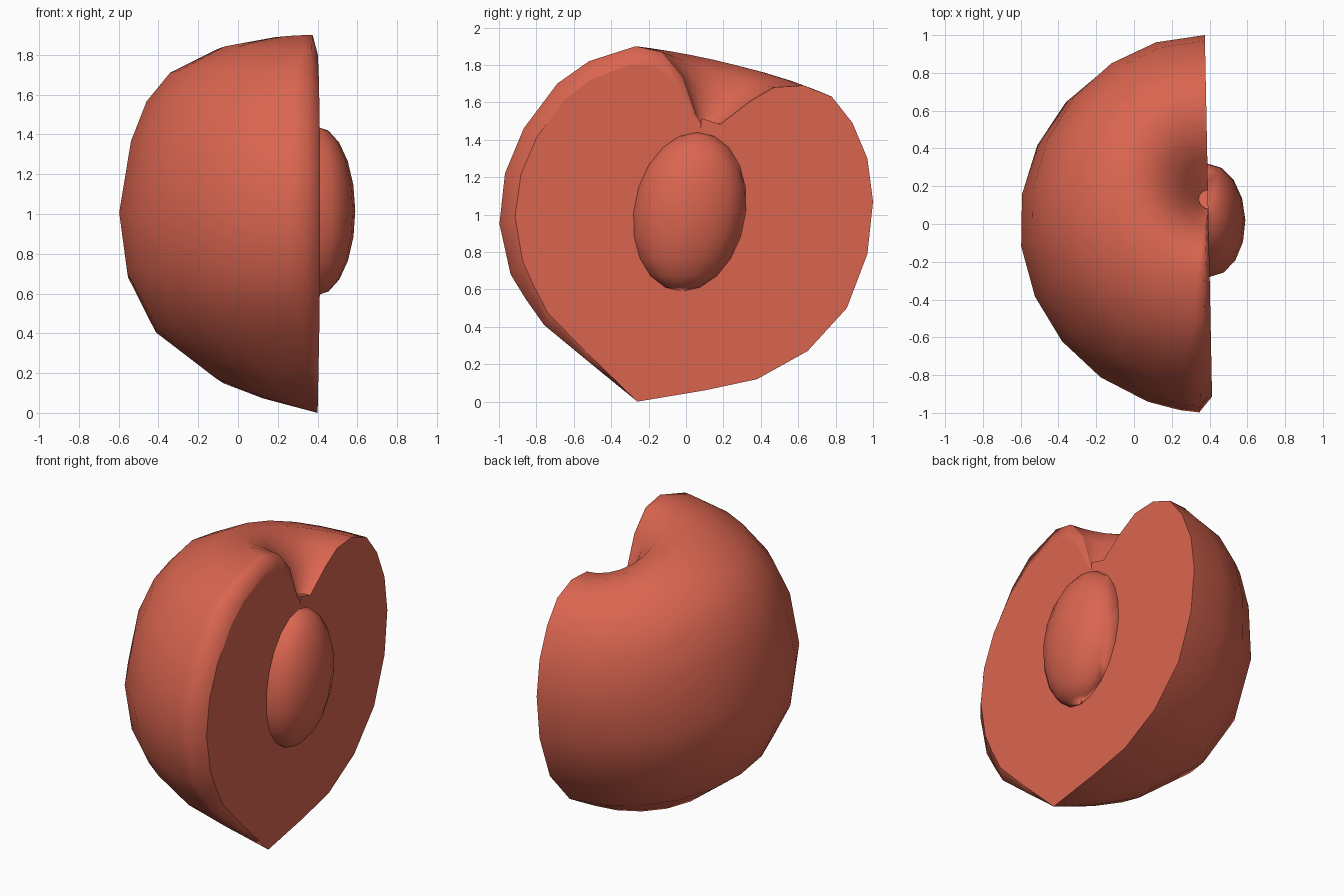
import bpy, bmesh, math
from mathutils import Matrix

cube = bpy.data.objects.get("Cube")
if cube:
    bpy.data.objects.remove(cube, do_unlink=True)

CUT_X = 0.395   # plane of the sliced face
LEAN = 0.02     # slight turn of that plane

# One material for the whole fruit
flesh = bpy.data.materials.new("peach_red")
flesh.use_nodes = True
color = (0.70, 0.13, 0.08, 1)
flesh.diffuse_color = color
flesh.node_tree.nodes["Principled BSDF"].inputs["Base Color"].default_value = color


def on_plane(x, y, z):
    """Place a point given its distance x from the sliced face."""
    return (CUT_X + x - LEAN * y, y, z)


def finish(name, bm):
    bmesh.ops.recalc_face_normals(bm, faces=bm.faces[:])
    mesh = bpy.data.meshes.new(name)
    bm.to_mesh(mesh)
    bm.free()
    mesh.materials.append(flesh)
    obj = bpy.data.objects.new(name, mesh)
    bpy.context.collection.objects.link(obj)
    return obj


# Fruit half: profiles run from the bottom tip over the shoulder into the dimple
tip, pole = (-.26, 0), (.1, 1.44)
back = [tip, (.1, .06), (.38, .12), (.65, .27), (.86, .5), (.97, .79), (1, 1.07),
        (.97, 1.3), (.89, 1.49), (.78, 1.63), (.63, 1.69), (.47, 1.68),
        (.35, 1.61), (.18, 1.48), pole]
front = [tip, (-.53, .22), (-.76, .41), (-.86, .55), (-.94, .68), (-1, .95), (-.97, 1.22),
         (-.87, 1.46), (-.69, 1.7), (-.52, 1.82), (-.27, 1.9), (-.13, 1.87),
         (-.02, 1.74), (.05, 1.54), pole]
side = [(0, 0), (.3, .1), (.52, .2), (.82, .43), (.96, .7), (1, 1), (.94, 1.36),
        (.86, 1.56), (.74, 1.7), (.5, 1.82), (.36, 1.82), (.24, 1.76),
        (.14, 1.65), (.06, 1.51), (0, 1.44)]
last = len(back) - 1


def body_point(i, angle):
    (yb, zb), (yf, zf), (reach, zs) = back[i], front[i], side[i]
    c, s = math.cos(angle), math.sin(angle)
    mid = (zb + zf) / 2
    y = (yb + yf) / 2 + c * (yb - yf) / 2
    z = mid + c * (zb - zf) / 2 + s * s * (zs - mid)
    return on_plane(-s * reach, y, z)


def lip_point(i):
    """Front edge of the slice, tucked inward to form a rounded lip."""
    y, z = front[i]
    k = 0.18 * math.sin(math.pi * i / last)
    return on_plane(0, y + k * (-.47 - y), z + k * (1.2 - z))


bm = bmesh.new()
bottom = bm.verts.new(on_plane(0, *tip))
top = bm.verts.new(on_plane(0, *pole))
angles = [math.radians(16 * n) for n in range(11)] + [math.radians(a) for a in (170, 176)]
inner = range(1, last)
columns = [[bm.verts.new(body_point(i, a)) for i in inner] for a in angles]
columns.append([bm.verts.new(lip_point(i)) for i in inner])
columns = [[bottom] + col + [top] for col in columns]
for a, b in zip(columns, columns[1:]):
    for i in range(last):
        ring = [a[i], a[i + 1], b[i + 1], b[i]]
        bm.faces.new(list(dict.fromkeys(ring))).smooth = True
# Flat sliced face
bm.faces.new(columns[0] + columns[-1][-2:0:-1])
finish("fruit_half", bm)

# Pit: half an egg standing out of the sliced face
bm = bmesh.new()
bmesh.ops.create_uvsphere(bm, u_segments=16, v_segments=10, radius=1)
bmesh.ops.bisect_plane(bm, geom=bm.verts[:] + bm.edges[:] + bm.faces[:],
                       plane_co=(0, 0, 0), plane_no=(1, 0, 0), clear_inner=True)
for v in bm.verts:
    x, y, z = v.co
    v.co = on_plane(0.195 * x, 0.02 + 0.3 * y + 0.04 * z, 1.015 + 0.425 * z)
for f in bm.faces:
    f.smooth = True
finish("pit", bm)

# Stem stub: half a small post in the dimple
bm = bmesh.new()
bmesh.ops.create_cone(bm, cap_ends=True, segments=16, radius1=0.05, radius2=0.05, depth=0.08,
                      matrix=Matrix.Translation((0, 0.13, 1.46)))
cut = bmesh.ops.bisect_plane(bm, geom=bm.verts[:] + bm.edges[:] + bm.faces[:],
                             plane_co=(0, 0, 0), plane_no=(1, 0, 0), clear_outer=True)
bmesh.ops.holes_fill(bm, edges=[e for e in bm.edges if e.is_boundary])
for v in bm.verts:
    v.co = on_plane(*v.co)
    v.co.z -= 0.3 * (v.co.y - 0.13)
finish("stem_stub", bm)
